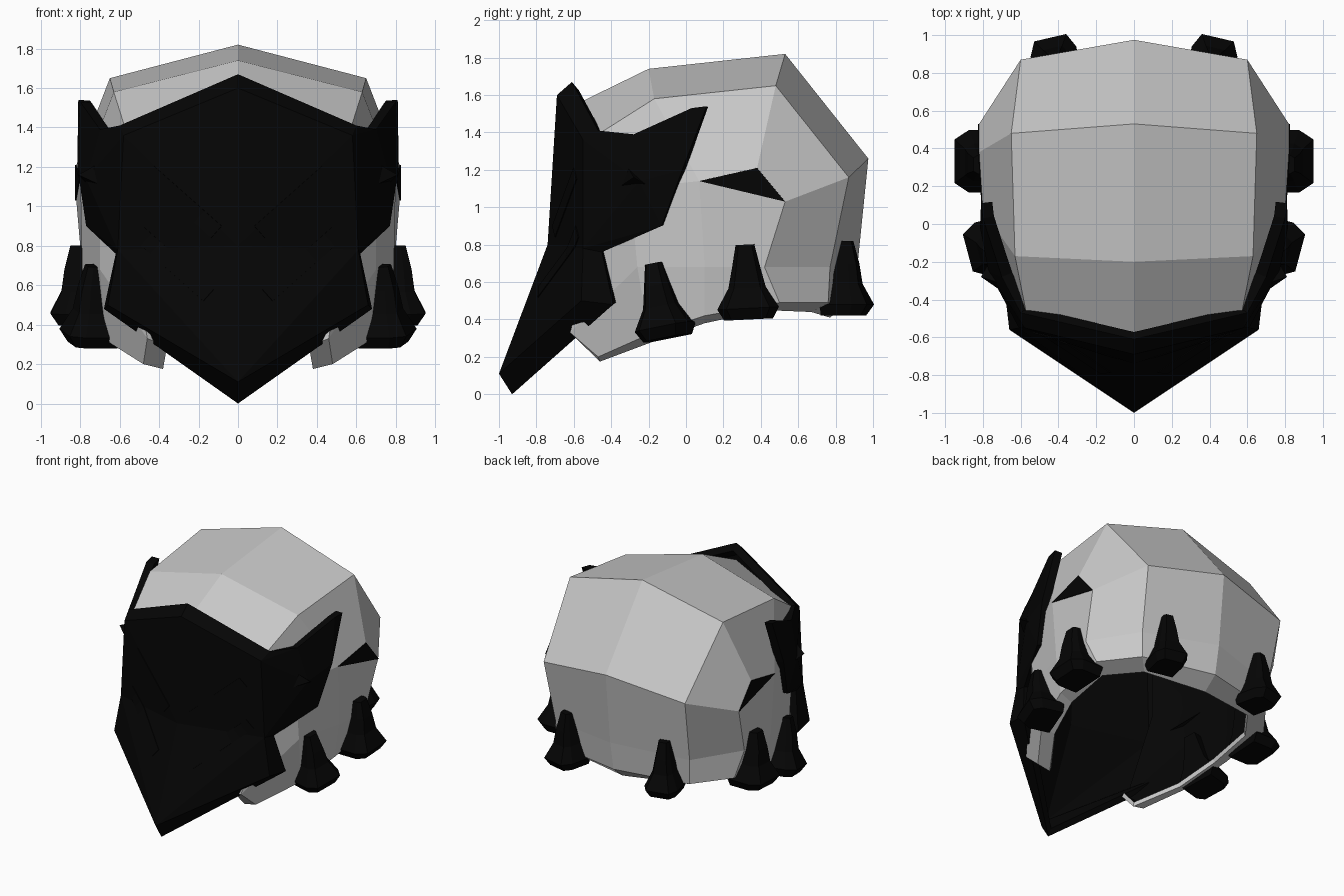
import bpy
import bmesh
import math
from mathutils import Vector
from mathutils.bvhtree import BVHTree

default_cube = bpy.data.objects.get("Cube")
if default_cube:
    bpy.data.objects.remove(default_cube, do_unlink=True)


def make_material(name, value):
    material = bpy.data.materials.new(name)
    color = (value, value, value, 1)
    material.diffuse_color = color
    material.use_nodes = True
    for node in material.node_tree.nodes:
        if node.type == "BSDF_PRINCIPLED":
            node.inputs["Base Color"].default_value = color
            node.inputs["Roughness"].default_value = 0.8
    return material


pale_grey = make_material("pale_grey", 0.58)
matte_black = make_material("matte_black", 0.0015)
middle = Vector((0, 0, 1))


def build_half(name, points, faces, materials, thickness=None, closed=False):
    """Make one half of a part, mirror it across x and give it thickness."""
    bm = bmesh.new()
    verts = [bm.verts.new(point) for point in points]
    for face in faces:
        bm.faces.new([verts[index] for index in face])
    bmesh.ops.recalc_face_normals(bm, faces=bm.faces[:])
    bm.normal_update()
    if not closed:
        outward = sum(f.normal.dot(f.calc_center_median() - middle) for f in bm.faces)
        if outward < 0:
            bmesh.ops.reverse_faces(bm, faces=bm.faces[:])
    mesh = bpy.data.meshes.new(name)
    bm.to_mesh(mesh)
    bm.free()
    for material in materials:
        mesh.materials.append(material)
    obj = bpy.data.objects.new(name, mesh)
    bpy.context.collection.objects.link(obj)
    mirror = obj.modifiers.new("both_sides", "MIRROR")
    mirror.use_axis[0] = True
    mirror.merge_threshold = 0.001
    if thickness:
        solid = obj.modifiers.new("thickness", "SOLIDIFY")
        solid.thickness = thickness
        solid.offset = -1
        if len(materials) > 1:
            solid.material_offset = 1
    return obj


def bands(rings, columns):
    """Quads joining rings of equal length."""
    return [(r * columns + c, r * columns + c + 1,
             (r + 1) * columns + c + 1, (r + 1) * columns + c)
            for r in range(rings - 1) for c in range(columns - 1)]


# Helmet shell: rings run from the middle of the back round to the cheek
lip = [(0, .77, .41), (.47, .67, .44), (.65, .43, .45),
       (.65, .1, .38), (.57, -.18, .28), (.38, -.46, .175)]
rim = [(0, .88, .5), (.56, .76, .49), (.76, .5, .49),
       (.75, .1, .42), (.67, -.2, .32), (.48, -.47, .2)]
lower_wall = [(0, .92, .72), (.57, .77, .68), (.79, .42, .68),
              (.79, .1, .68), (.7, -.26, .68), (.46, -.62, .33)]
temple = [(0, .975, 1.26), (.6, .87, 1.16), (.82, .53, 1.03),
          (.8, .07, 1.14), (.7, -.3, 1.1), (.56, -.46, .95)]
crown = [(0, .53, 1.82), (.65, .48, 1.65), (.82, .38, 1.21),
         (0, -.2, 1.74), (.63, -.17, 1.58),
         (0, -.61, 1.54), (.57, -.47, 1.39)]
# The cheek ends are closed by one more point inside the jaw
cheek_end = [(.36, -.56, .29)]
crown_faces = [(18, 19, 25, 24), (19, 20, 26, 25), (20, 21, 26),
               (21, 28, 25, 26), (24, 25, 28, 27), (27, 28, 30, 29),
               (21, 22, 30, 28), (22, 23, 30), (5, 11, 17, 31)]
build_half("helmet_shell", lip + rim + lower_wall + temple + crown + cheek_end,
           bands(4, len(rim)) + crown_faces, [pale_grey, matte_black], 0.03)

# Visor: pointed front panels, swept side wings and a chamfered border
visor = {
    "peak": (0, -.61, 1.67), "brow": (.6, -.47, 1.41),
    "top": (0, -.69, 1.6), "corner": (.58, -.55, 1.36),
    "nose": (0, -.74, .8), "cheek": (.61, -.55, .78),
    "wing_root": (.7, -.28, 1.39), "horn_front": (.8, .03, 1.53),
    "horn_back": (.81, .11, 1.54), "wing_edge": (.815, -.02, 1.2),
    "wing_mid": (.77, -.25, 1.14), "wing_low": (.77, -.13, .9),
    "notch": (.62, -.45, .76), "jaw_back": (.68, -.39, .48),
    "jaw": (.66, -.56, .5), "chin": (0, -1, .11), "under": (0, -.93, 0),
}
front_panels = ["peak brow corner top", "top corner nose", "nose corner cheek",
                "nose cheek chin", "cheek jaw chin", "chin jaw jaw_back under"]
side_panels = ["corner brow wing_root", "corner wing_root wing_mid",
               "corner wing_mid cheek", "wing_root horn_front wing_edge wing_mid",
               "horn_front horn_back wing_edge", "wing_mid wing_edge wing_low",
               "wing_mid wing_low cheek", "cheek wing_low notch",
               "cheek notch jaw_back jaw"]
keys = list(visor)
visor_points = list(visor.values())
visor_faces = [[keys.index(corner) for corner in panel.split()]
               for panel in front_panels + side_panels]
build_half("visor", visor_points, visor_faces, [matte_black], 0.06)

# Slanted slot plates laid on the visor front
surface = BVHTree.FromPolygons([Vector(p) for p in visor_points], visor_faces)


def slot_plate(name, inner, outer, half_width=0.04, stations=9):
    start, end = Vector(inner), Vector(outer)
    side = (end - start).normalized().orthogonal() * half_width
    points = []
    for i in range(stations):
        spot = start.lerp(end, i / (stations - 1))
        for edge in (spot - side, spot + side):
            hit = surface.ray_cast(Vector((edge.x, -2, edge.y)), Vector((0, 1, 0)))[0]
            points.append((edge.x, hit.y - 0.005, edge.y))
    faces = [(2 * i, 2 * i + 1, 2 * i + 3, 2 * i + 2) for i in range(stations - 1)]
    build_half(name, points, faces, [matte_black], 0.009)


slot_plate("upper_slots", (.11, .87), (.46, 1.18))
slot_plate("lower_slots", (.15, .55), (.51, .87))

# Pointed temple plates
build_half("temple_plates", [(.806, .07, 1.14), (.826, .53, 1.03), (.826, .38, 1.21)],
           [(0, 1, 2)], [matte_black], 0.009)

# Small three-sided studs on the wings
build_half("wing_studs", [(.68, -.37, 1.1), (.72, -.31, 1.21), (.77, -.21, 1.12),
                          (.81, -.28, 1.16)],
           [(0, 1, 3), (1, 2, 3), (2, 0, 3)], [matte_black])


# Flared claws clamped round the rim
def claw(name, top, angle, width=1.0, lean=0.0):
    out = Vector((math.cos(angle), math.sin(angle), 0))
    across = Vector((-out.y, out.x, 0))
    profile = [(0, .05, .05), (-.12, .075, .08), (-.23, .1, .095),
               (-.34, .165, .15), (-.4, .13, .11)]
    points = []
    for drop, half, reach in profile:
        for u, n in ((-half, -.1), (-half, reach / 2), (-half * .7, reach),
                     (half * .7, reach), (half, reach / 2), (half, -.1)):
            points.append(Vector(top) + across * (u * width - drop * lean) + out * n
                          + Vector((0, 0, drop + u * lean)))
    count = 6
    faces = [(r * count + c, r * count + (c + 1) % count,
              (r + 1) * count + (c + 1) % count, (r + 1) * count + c)
             for r in range(len(profile) - 1) for c in range(count)]
    last = len(points)
    faces += [tuple(range(count)), tuple(range(last - count, last))]
    build_half(name, points, faces, [matte_black], closed=True)


claw("front_claws", (.72, -.17, .7), math.radians(-15), 0.88, 0.17)
claw("middle_claws", (.8, .315, .8), 0, 1.0, 0.05)
claw("rear_claws", (.41, .84, .82), math.radians(77), 0.75)
